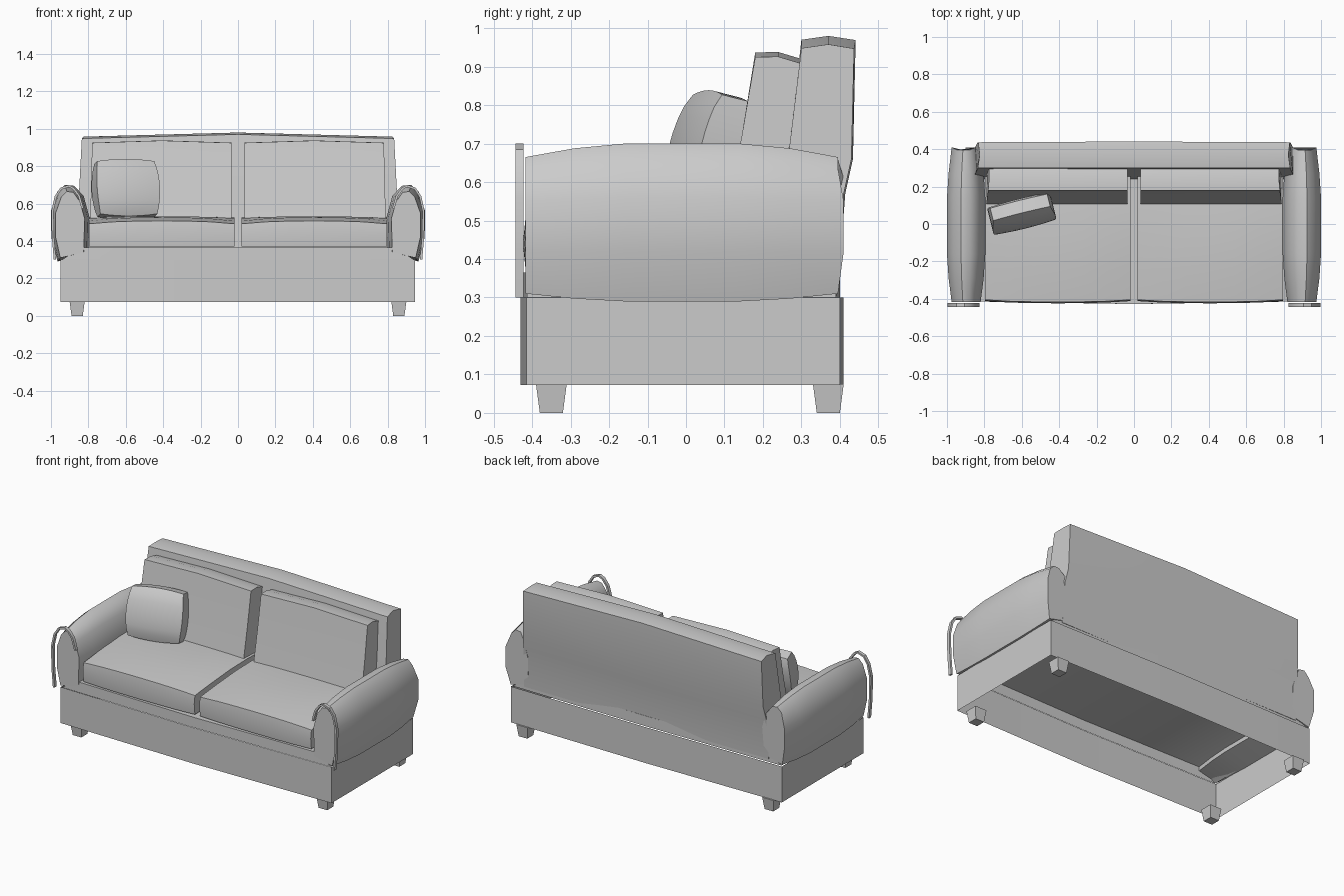
import bpy, bmesh, math
from mathutils import Matrix, Vector

if "Cube" in bpy.data.objects:
    bpy.data.objects.remove(bpy.data.objects["Cube"])

grey = bpy.data.materials.new("grey fabric")
grey.diffuse_color = (0.6, 0.6, 0.6, 1)
grey.use_nodes = True
grey.node_tree.nodes["Principled BSDF"].inputs["Base Color"].default_value = grey.diffuse_color


def finish(name, bm, angle=35):
    bmesh.ops.recalc_face_normals(bm, faces=bm.faces)
    me = bpy.data.meshes.new(name)
    bm.to_mesh(me)
    bm.free()
    me.materials.append(grey)
    ob = bpy.data.objects.new(name, me)
    bpy.context.collection.objects.link(ob)
    bpy.ops.object.select_all(action='DESELECT')
    ob.select_set(True)
    bpy.context.view_layer.objects.active = ob
    bpy.ops.object.shade_smooth_by_angle(angle=math.radians(angle))
    return ob


def loft(name, rings, caps=True, angle=35):
    """Skin a row of closed rings of points."""
    bm = bmesh.new()
    rows = [[bm.verts.new(p) for p in r] for r in rings]
    n = len(rows[0])
    for a, b in zip(rows, rows[1:]):
        for i in range(n):
            j = (i + 1) % n
            bm.faces.new((a[i], a[j], b[j], b[i]))
    if caps:
        bm.faces.new(rows[0])
        bm.faces.new(rows[-1])
    return finish(name, bm, angle)


# base: skirt with open bottom, slightly bowed front, raised deck
def skirt(z):
    return [(-.95, -.415, z), (0, -.43, z), (.945, -.415, z), (.945, .40, z), (0, .41, z), (-.95, .40, z)]


loft("base_skirt", [skirt(.073), skirt(.30)], caps=False)
deck = [(-.84, -.413), (0, -.428), (.84, -.413), (.84, .39), (0, .40), (-.84, .39)]
bm = bmesh.new()
low = [bm.verts.new((x * 1.12, y, .30)) for x, y in deck]
top = [bm.verts.new((x, y, .365)) for x, y in deck]
for i in range(6):
    j = (i + 1) % 6
    bm.faces.new((low[i], low[j], top[j], top[i]))
bm.faces.new(top)
finish("base_deck", bm)

# legs: four tapered blocks
for sx in (-1, 1):
    for y in (-.35, .37):
        rings = [[(sx * .86 + a * r, y + b * r, z) for a, b in ((-1, -1), (1, -1), (1, 1), (-1, 1))]
                 for z, r in ((0, .03), (.075, .04))]
        loft("leg", rings)

# arms: rounded section, fuller in the middle
ARM_MID = [(.80, .34), (.795, .53), (.825, .64), (.875, .695), (.925, .70), (.965, .665),
           (1.0, .56), (.998, .42), (.965, .29)]
ARM_END = [(.825, .34), (.82, .52), (.845, .61), (.88, .66), (.915, .665), (.945, .635),
           (.975, .55), (.975, .42), (.95, .31)]
TRIM = [(.825, .575), (.845, .645), (.875, .685), (.905, .70), (.95, .685), (.98, .64),
        (.998, .56), (.995, .42), (.985, .30)]
for sx in (-1, 1):
    rings = []
    for y, t in ((-.417, 0), (-.29, .65), (-.16, 1), (.14, 1), (.27, .65), (.395, 0)):
        ring = []
        for (mx, mz), (ex, ez) in zip(ARM_MID, ARM_END):
            yy = y + (.015 if y > .3 and .4 < ez < .62 else 0)
            ring.append((sx * (ex + (mx - ex) * t), yy, ez + (mz - ez) * t))
        rings.append(ring)
    loft("arm", rings, angle=45)

    # arm trim: thin band arching over the arm front
    rings = []
    for i, (x, z) in enumerate(TRIM):
        a, b = TRIM[max(i - 1, 0)], TRIM[min(i + 1, len(TRIM) - 1)]
        d = Vector((b[0] - a[0], b[1] - a[1])).normalized()
        nx, nz = d.y * .012, -d.x * .012
        rings.append([(sx * x, -.443, z), (sx * x, -.422, z),
                      (sx * (x + nx), -.422, z + nz), (sx * (x + nx), -.443, z + nz)])
    loft("arm_trim", rings)

# back rest: leaning slab with a low ridge rising to the middle
rings = []
for x, h, dy in ((-1, 0, 0), (0, .022, .004), (1, 0, 0)):
    rings.append([(x * wx, y + dy * (y > .4), z + h * (z > .9)) for wx, y, z in
                  ((.835, .30, .948), (.85, .265, .66), (.855, .24, .36), (.855, .395, .32),
                   (.85, .41, .57), (.84, .43, .66), (.833, .437, .947), (.825, .37, .958))])
loft("back_rest", rings, angle=25)

# seat and back cushions, one pair each side
for sx in (-1, 1):
    x0, x1 = .018, .797
    rings = []
    for k in range(7):
        t = k / 6
        x = x0 + (x1 - x0) * t
        c = math.sin(math.pi * t) ** .6
        rings.append([(sx * x, y, z) for y, z in (
            (-.405 - .012 * c, .372), (-.412 - .012 * c, .44), (-.405 - .012 * c, .492 + .016 * c),
            (-.25, .507 + .02 * c), (-.05, .522 + .01 * c), (.12, .525 + .005 * c), (.28, .52), (.28, .372))])
    loft("seat_cushion", rings, angle=45)

    rings = []
    for t, h in ((0, 0), (.5, .012), (1, 0)):
        rings.append([(sx * (.035 + (e - .035) * t), y, z + h * (z > .9)) for e, y, z in (
            (.78, .18, .925), (.785, .145, .72), (.79, .105, .515),
            (.79, .235, .50), (.785, .27, .70), (.775, .30, .908), (.775, .24, .926))])
    loft("back_cushion", rings, angle=25)

# loose pillow: puffed square, turned and leaning back
N = 8
bm = bmesh.new()
bmesh.ops.create_cube(bm, size=2)
bmesh.ops.subdivide_edges(bm, edges=bm.edges[:], cuts=N - 1, use_grid_fill=True)
for v in bm.verts:
    u, w, d = v.co.x, v.co.z, v.co.y
    v.co = Vector((u * (.157 + .016 * (1 - w * w)),
                   d * (.035 + .035 * (1 - w * w) ** .7 * (1 - .25 * u * u)),
                   w * (.145 + .012 * (1 - u * u))))
m = Matrix.Translation((-.60, .055, .678)) @ Matrix.Rotation(math.radians(14), 4, 'Z') \
    @ Matrix.Rotation(math.radians(-14), 4, 'X')
bm.transform(m)
finish("pillow", bm, 50)
